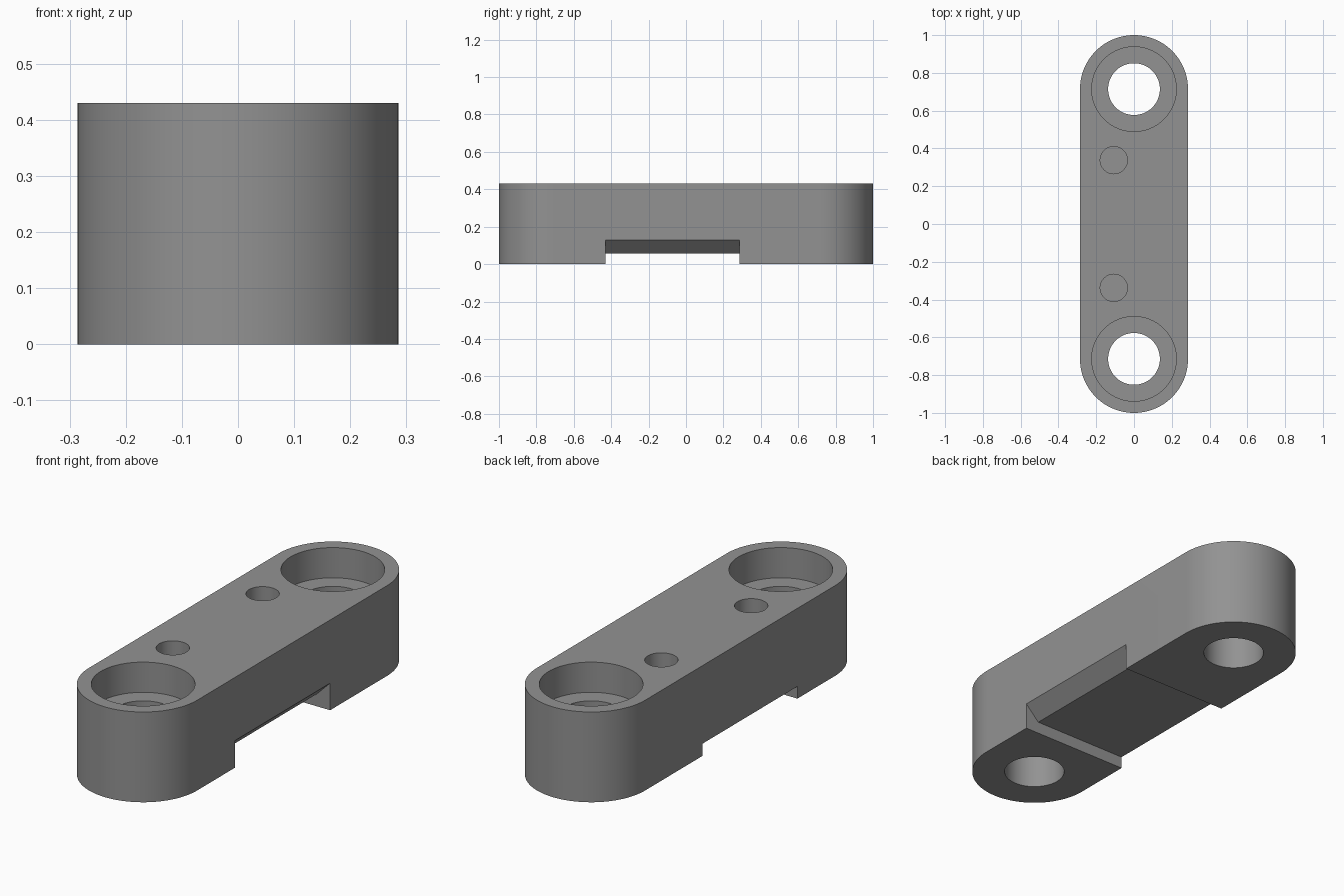
import bpy, bmesh, math

if "Cube" in bpy.data.objects:
    bpy.data.objects.remove(bpy.data.objects["Cube"])

W, H, END = 0.286, 0.43, 0.714   # half width, height, end-centre distance
SEG = 96

grey = bpy.data.materials.new("machined grey")
grey.diffuse_color = (0.29, 0.29, 0.29, 1)
grey.use_nodes = True
grey.node_tree.nodes["Principled BSDF"].inputs["Base Color"].default_value = grey.diffuse_color


def prism(name, points, offset):
    """Closed solid from a planar outline pushed along an offset."""
    bm = bmesh.new()
    face = bm.faces.new([bm.verts.new(p) for p in points])
    res = bmesh.ops.extrude_face_region(bm, geom=[face])
    top = [g for g in res["geom"] if isinstance(g, bmesh.types.BMVert)]
    bmesh.ops.translate(bm, vec=offset, verts=top)
    bmesh.ops.recalc_face_normals(bm, faces=bm.faces)
    me = bpy.data.meshes.new(name)
    bm.to_mesh(me)
    bm.free()
    ob = bpy.data.objects.new(name, me)
    bpy.context.collection.objects.link(ob)
    me.materials.append(grey)
    return ob


def arc(x, y, z, r, start, sweep, n):
    return [(x + r * math.cos(start + sweep * i / n),
             y + r * math.sin(start + sweep * i / n), z) for i in range(n + 1)]


def drill(name, x, y, r, z0, z1):
    pts = arc(x, y, z0, r, 0, 2 * math.pi, SEG)[:-1]
    return prism(name, pts, (0, 0, z1 - z0))


# Rounded bar
outline = (arc(0, END, 0, W, 0, math.pi, SEG // 2)
           + arc(0, -END, 0, W, math.pi, math.pi, SEG // 2))
bar = prism("clamp_bar", outline, (0, 0, H))

# Counterbored bolt holes and blind pin holes at both ends
cutters = []
for s in (-1, 1):
    cutters += [drill("counterbore_cutter", 0, s * END, 0.224, 0.286, H + 0.1),
                drill("bolt_hole_cutter", 0, s * END, 0.137, -0.1, 0.35),
                drill("pin_hole_cutter", -0.107, s * 0.338, 0.072, 0.15, H + 0.1)]

# Underside slot with a chamfer along its right edge
slot = [(-0.4, -0.43, -0.1), (0.4, -0.43, -0.1), (0.4, -0.43, 0.243),
        (W - 0.071, -0.43, 0.058), (-0.4, -0.43, 0.058)]
slot[2] = (0.4, -0.43, 0.058 + 0.4 - (W - 0.071))
cutters.append(prism("slot_cutter", slot, (0, 0.715, 0)))

# Cut everything into the bar
bpy.context.view_layer.objects.active = bar
for c in cutters:
    mod = bar.modifiers.new("cut", 'BOOLEAN')
    mod.operation, mod.solver, mod.object = 'DIFFERENCE', 'EXACT', c
    bpy.ops.object.modifier_apply(modifier=mod.name)
    bpy.data.objects.remove(c)

bpy.ops.object.select_all(action='DESELECT')
bar.select_set(True)
bpy.ops.object.shade_smooth_by_angle(angle=math.radians(30))
